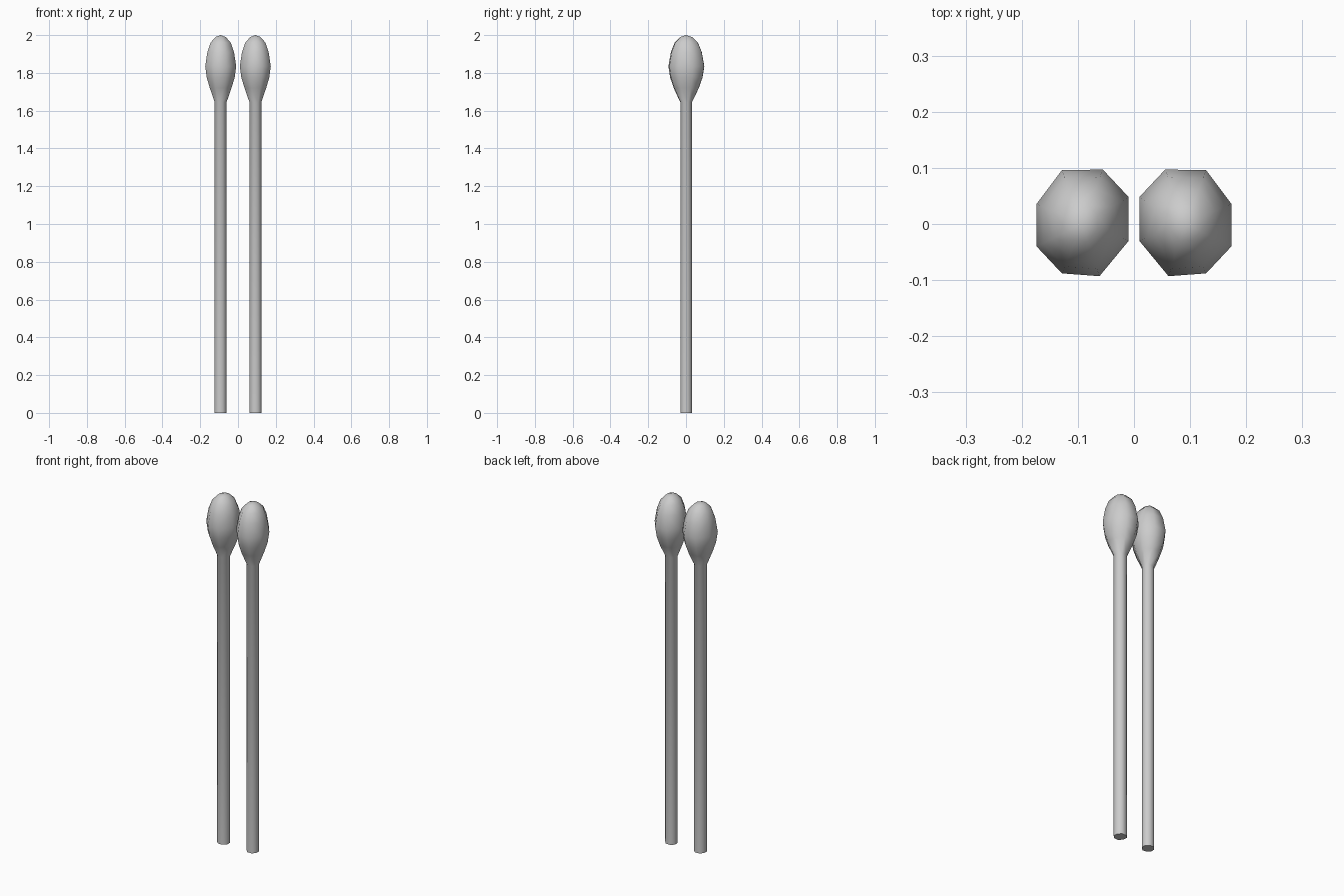
import bpy, bmesh, math

if "Cube" in bpy.data.objects:
    bpy.data.objects.remove(bpy.data.objects["Cube"])

# Slightly irregular eight-sided cross-section of the head at its widest
OUTLINE = [(0.036, 0.096), (0.081, 0.036), (0.081, -0.04), (0.036, -0.088),
           (-0.031, -0.093), (-0.083, -0.03), (-0.083, 0.048), (-0.037, 0.097)]
# (height, scale of the outline) from stick foot to the top of the head
PROFILE = [(0.0, 0.385), (1.645, 0.385), (1.72, 0.70), (1.775, 0.90), (1.835, 1.0),
           (1.91, 0.86), (1.96, 0.65), (1.99, 0.33)]
TIP = 2.0


def padded_stick(name, side):
    bm = bmesh.new()
    rings = []
    for z, s in PROFILE:
        # the stick is rounder than the head
        ys = s * (0.85 if s == 0.385 else 1.0)
        rings.append([bm.verts.new((side * (0.0925 + x * s), y * ys, z))
                      for x, y in OUTLINE])
    n = len(OUTLINE)
    for low, high in zip(rings, rings[1:]):
        for i in range(n):
            j = (i + 1) % n
            bm.faces.new((low[i], low[j], high[j], high[i]))
    bm.faces.new(rings[0])
    tip = bm.verts.new((side * 0.0925, 0, TIP))
    for i in range(n):
        bm.faces.new((rings[-1][i], rings[-1][(i + 1) % n], tip))
    bmesh.ops.recalc_face_normals(bm, faces=bm.faces)
    mesh = bpy.data.meshes.new(name)
    bm.to_mesh(mesh)
    bm.free()
    obj = bpy.data.objects.new(name, mesh)
    bpy.context.collection.objects.link(obj)
    bpy.ops.object.select_all(action='DESELECT')
    obj.select_set(True)
    bpy.context.view_layer.objects.active = obj
    bpy.ops.object.shade_smooth_by_angle(angle=math.radians(60))


# Mirrored pair
padded_stick("padded_stick_right", 1)
padded_stick("padded_stick_left", -1)
